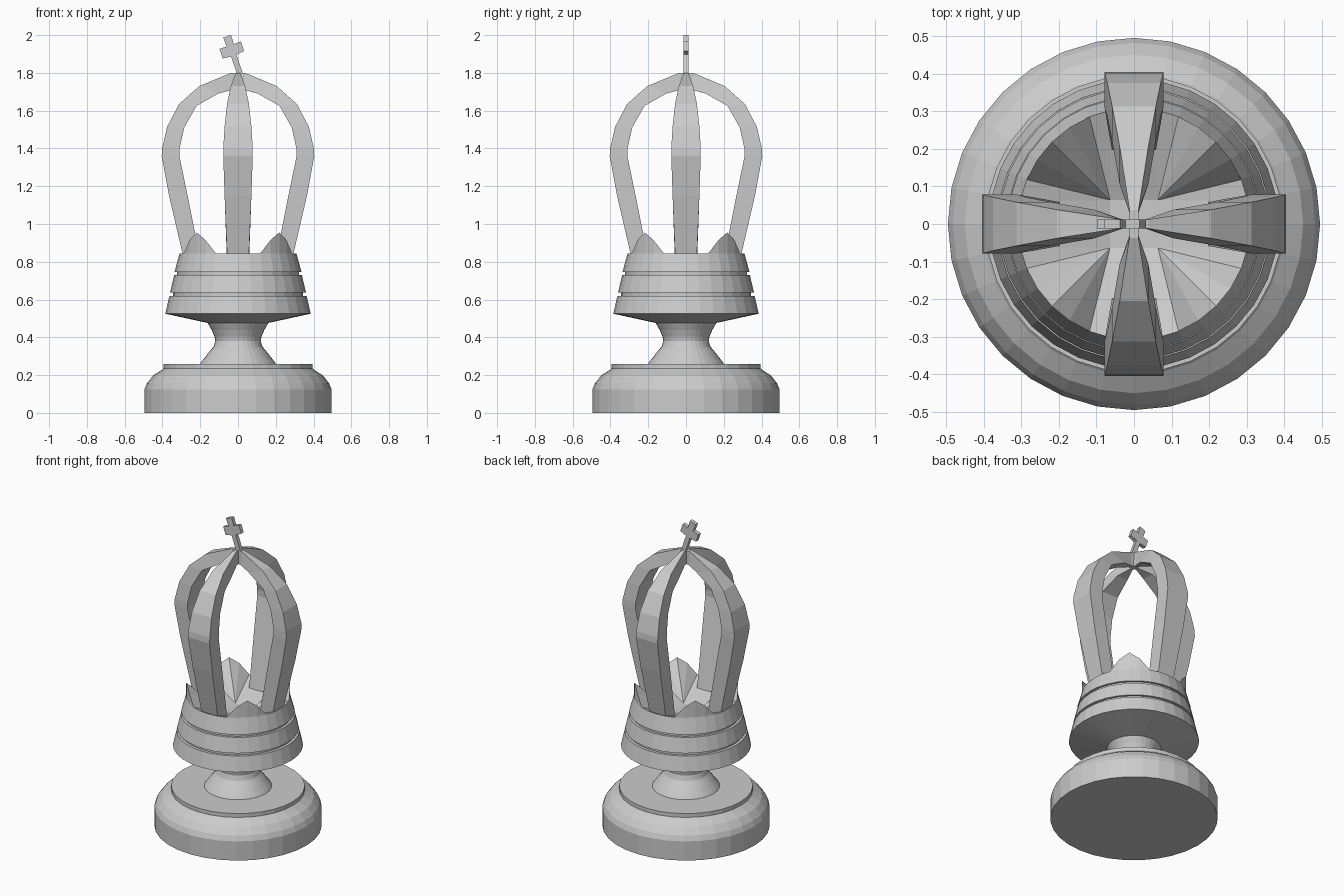
import bpy, bmesh
from math import sin, cos, radians, pi
from mathutils import Matrix

if "Cube" in bpy.data.objects:
    bpy.data.objects.remove(bpy.data.objects["Cube"])

N = 32


def finish(name, bm):
    bmesh.ops.remove_doubles(bm, verts=bm.verts, dist=0.0005)
    bmesh.ops.recalc_face_normals(bm, faces=bm.faces)
    me = bpy.data.meshes.new(name)
    bm.to_mesh(me)
    bm.free()
    ob = bpy.data.objects.new(name, me)
    bpy.context.collection.objects.link(ob)
    return ob


def ring(bm, r, z):
    return [bm.verts.new((r * cos(2 * pi * k / N), r * sin(2 * pi * k / N), z))
            for k in range(N)]


def bridge(bm, a, b):
    n = len(a)
    for k in range(n):
        bm.faces.new((a[k], a[(k + 1) % n], b[(k + 1) % n], b[k]))


def lathe(bm, profile):
    rings = [ring(bm, r, z) for r, z in profile]
    for a, b in zip(rings, rings[1:]):
        bridge(bm, a, b)
    return rings


# Rounded foot with a raised disc, running up into the neck
bm = bmesh.new()
rings = lathe(bm, [(.495, 0), (.495, .125), (.482, .157), (.45, .198), (.40, .23),
                   (.395, .235), (.395, .26), (.20, .26), (.19, .275), (.155, .32),
                   (.13, .35), (.12, .38), (.125, .405), (.14, .44), (.16, .475)])
bm.faces.new(rings[0])
bm.faces.new(rings[-1])
finish("base_and_neck", bm)

# Banded crown collar, with four pointed peaks and a sunken floor
bm = bmesh.new()
rings = lathe(bm, [(.155, .475), (.385, .525), (.363, .62), (.345, .62), (.345, .637),
                   (.36, .637), (.338, .73), (.322, .73), (.322, .747), (.336, .747),
                   (.309, .845)])
bm.faces.new(rings[0])
peak = {2: .06, 3: .07, 4: .11, 5: .07}
rim, floor = ring(bm, .309, .845), ring(bm, .09, .755)
for k in range(N):
    q = k % 8
    rim[k].co.z += {3: .07, 4: .11, 5: .07}.get(q, 0)
    # floor points gather below each peak, forming fans
    s = 4 if q else 0
    a = 2 * pi * (k - q + s) / N
    r = .09 if q else .064
    floor[k].co = (r * cos(a), r * sin(a), .755)
for k in range(N):
    j = (k + 1) % N
    bm.faces.new((rings[-1][k], rings[-1][j], rim[j], rim[k]))
    bm.faces.new((rim[k], rim[j], floor[j], floor[k]))
bm.faces.new(floor)
finish("crown_collar", bm)

# Four curved crown arms: outer r,z / inner r,z / half width
ARM = [(.293, .84, .195, .79, .058), (.365, 1.15, .267, 1.15, .071),
       (.404, 1.36, .31, 1.36, .078), (.402, 1.40, .309, 1.40, .078),
       (.375, 1.515, .285, 1.51, .071), (.312, 1.635, .22, 1.625, .058),
       (.205, 1.73, .105, 1.69, .038), (.037, 1.80, .03, 1.71, .012),
       (0, 1.80, 0, 1.715, .012)]
for i in range(4):
    bm = bmesh.new()
    secs = [[bm.verts.new(c) for c in ((ro, -w, zo), (ro, w, zo), (ri, w, zi), (ri, -w, zi))]
            for ro, zo, ri, zi, w in ARM]
    for a, b in zip(secs, secs[1:]):
        bridge(bm, a, b)
    bm.faces.new(secs[0])
    bm.faces.new(secs[-1])
    bm.transform(Matrix.Rotation(i * pi / 2, 4, 'Z'))
    finish("crown_arm_%d" % (i + 1), bm)

# Tilted cross on top: right half outline, mirrored and extruded
half = [(.015, -.04), (.015, .10), (.06, .105), (.06, .158), (.02, .158), (.022, .208)]
outline = half + [(-x, z) for x, z in reversed(half)]
bm = bmesh.new()
front, back = [[bm.verts.new((x, y, z)) for x, z in outline] for y in (-.0125, .0125)]
bridge(bm, front, back)
bm.faces.new(front)
bm.faces.new(back)
bm.transform(Matrix.Translation((.01, 0, 1.797)) @ Matrix.Rotation(radians(-19), 4, 'Y'))
finish("top_cross", bm)
